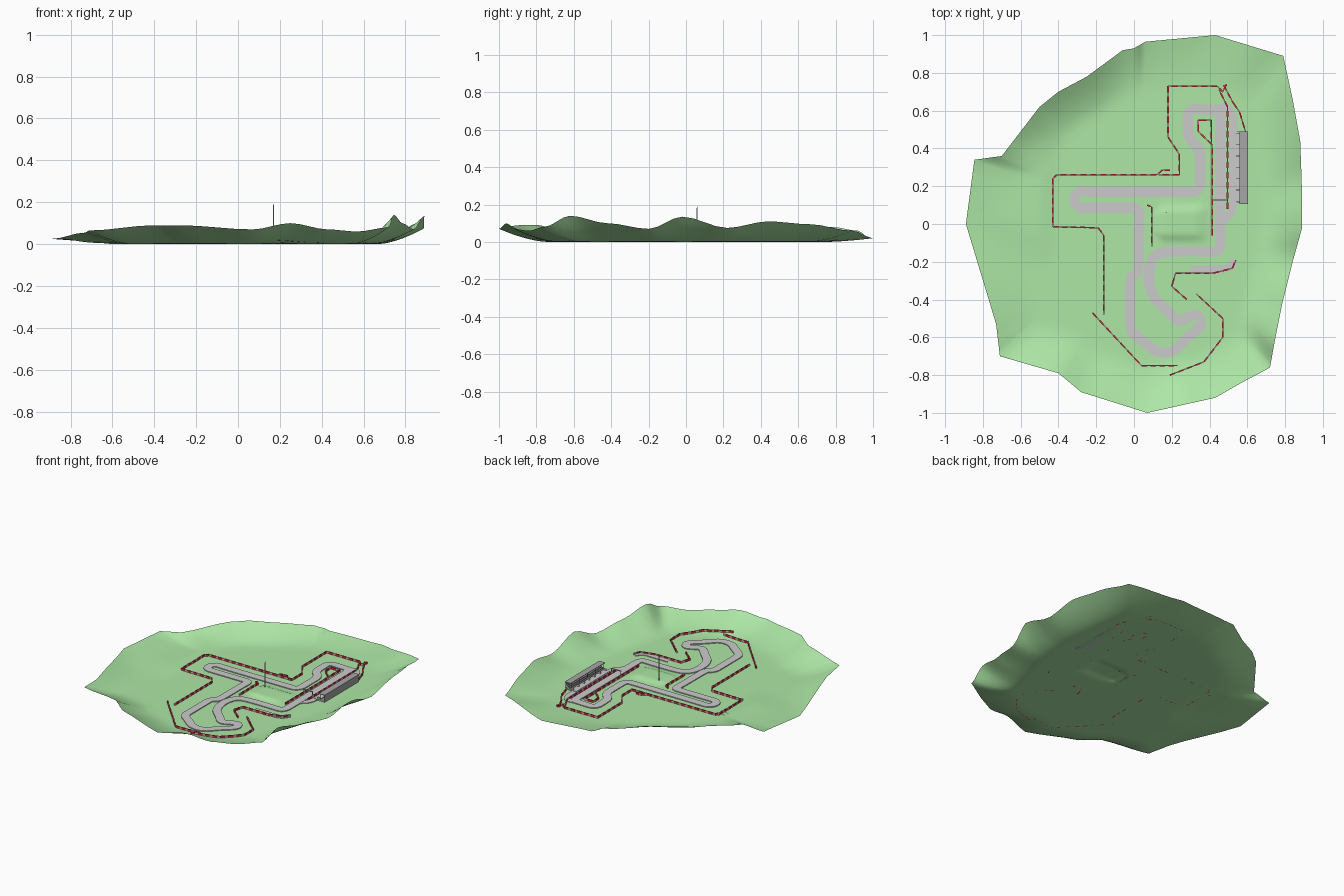
import bpy, bmesh, math
from mathutils import Vector
from mathutils.bvhtree import BVHTree

if "Cube" in bpy.data.objects:
    bpy.data.objects.remove(bpy.data.objects["Cube"])


def material(name, rgb):
    m = bpy.data.materials.new(name)
    m.diffuse_color = (*rgb, 1)
    m.use_nodes = True
    m.node_tree.nodes["Principled BSDF"].inputs["Base Color"].default_value = m.diffuse_color
    return m


GREEN = material("grass", (0.42, 0.80, 0.38))
ASPHALT = material("asphalt", (0.68, 0.67, 0.68))
RED = material("red", (0.8, 0.02, 0.05))
DARK = material("dark_grey", (0.38, 0.38, 0.38))


def make(name, bm, mat=None, recalc=True):
    if recalc:
        bmesh.ops.recalc_face_normals(bm, faces=bm.faces)
    me = bpy.data.meshes.new(name)
    bm.to_mesh(me)
    bm.free()
    ob = bpy.data.objects.new(name, me)
    bpy.context.collection.objects.link(ob)
    if mat:
        me.materials.append(mat)
    return ob


def box(bm, x0, x1, y0, y1, z0, z1):
    v = [bm.verts.new((x, y, z)) for z in (z0, z1)
         for x, y in ((x0, y0), (x1, y0), (x1, y1), (x0, y1))]
    for f in ((3, 2, 1, 0), (4, 5, 6, 7), (0, 1, 5, 4), (1, 2, 6, 5), (2, 3, 7, 6), (3, 0, 4, 7)):
        bm.faces.new([v[i] for i in f])


def smooth(a, b, x):
    t = min(1, max(0, (x - a) / (b - a)))
    return t * t * (3 - 2 * t)


# Terrain: rim outline with heights, shrunk in rings to a flat middle
RIM = [(.07, -1, .07), (.25, -.96, .10), (.43, -.92, .07), (.57, -.84, .06), (.72, -.76, .08),
       (.745, -.62, .14), (.785, -.42, .10), (.84, -.2, .07), (.89, -.02, .135), (.888, .22, .075),
       (.88, .44, .11), (.84, .66, .095), (.79, .89, .06), (.43, 1, .02), (.06, .965, .03),
       (0, .93, .055), (-.06, .92, .06), (-.25, .78, .08), (-.4, .7, .085), (-.5, .62, .08),
       (-.7, .36, .05), (-.845, .34, .03), (-.89, 0, .025), (-.73, -.53, .055),
       (-.71, -.7, .065), (-.4, -.79, .09), (-.28, -.89, .09)]
CX, CY, SUB, RINGS = .05, 0, 4, 26


def relief(x, y):
    infield = smooth(.10, .15, x) * smooth(.39, .34, x) * smooth(-.10, -.05, y) * smooth(.11, .06, y)
    shelf = smooth(-.43, -.48, x) * smooth(-.12, -.07, y) * smooth(.46, .34, y)
    return .014 * infield + .012 * shelf


edge = []
for i, p in enumerate(RIM):
    q = RIM[(i + 1) % len(RIM)]
    for k in range(SUB):
        t = k / SUB
        e = t * t * (3 - 2 * t)
        edge.append((p[0] + (q[0] - p[0]) * t, p[1] + (q[1] - p[1]) * t, p[2] + (q[2] - p[2]) * e))
bm = bmesh.new()
centre = bm.verts.new((CX, CY, relief(CX, CY)))
prev = None
for r in range(1, RINGS + 1):
    s = r / RINGS
    ring = []
    for ex, ey, ez in edge:
        x, y = CX + (ex - CX) * s, CY + (ey - CY) * s
        rise = max(0, (s - .74) / .26) ** 1.6
        ring.append(bm.verts.new((x, y, ez * rise + relief(x, y) * (1 - rise))))
    n = len(ring)
    for i in range(n):
        j = (i + 1) % n
        bm.faces.new((centre, ring[i], ring[j]) if prev is None else (prev[i], ring[i], ring[j], prev[j]))
    prev = ring
bm.normal_update()
TREE = BVHTree.FromBMesh(bm)
terrain = make("terrain", bm, GREEN, recalc=False)
terrain.data.shade_smooth()


def ground(x, y):
    hit = TREE.ray_cast(Vector((x, y, 1)), Vector((0, 0, -1)))[0]
    return hit.z if hit else 0


# Roads: corner-cut paths swept as thin slabs following the ground
def chaikin(pts, closed, times=2):
    for _ in range(times):
        out = [] if closed else [pts[0]]
        for i in range(len(pts) if closed else len(pts) - 1):
            a, b = pts[i], pts[(i + 1) % len(pts)]
            for t in (.25, .75):
                out.append((a[0] + (b[0] - a[0]) * t, a[1] + (b[1] - a[1]) * t))
        pts = out if closed else out + [pts[-1]]
    return pts


def road(name, pts, width, top, closed=False):
    pts = [Vector(p) for p in chaikin(pts, closed)]
    n = len(pts)
    bm = bmesh.new()
    rows = []
    for i, p in enumerate(pts):
        a = pts[(i - 1) % n] if closed or i else p
        b = pts[(i + 1) % n] if closed or i < n - 1 else p
        d = (b - a).normalized()
        side = Vector((-d.y, d.x)) * width / 2
        z = ground(p.x, p.y)
        rows.append([bm.verts.new((p.x + k * side.x, p.y + k * side.y, z + h))
                     for k, h in ((1, 0), (1, top), (-1, top), (-1, 0))])
    for i in range(n if closed else n - 1):
        a, b = rows[i], rows[(i + 1) % n]
        for k in range(3):
            bm.faces.new((a[k], a[k + 1], b[k + 1], b[k]))
    make(name, bm, ASPHALT)


road("race_track", [
    (.457, -.05), (.457, .2), (.457, .5), (.457, .605), (.38, .605), (.285, .61), (.285, .52),
    (.29, .45), (.35, .40), (.35, .28), (.35, .17), (.26, .17), (-.2, .17), (-.315, .175),
    (-.315, .085), (-.2, .085), (-.04, .085), (.03, .085), (.025, 0), (.025, -.2), (.02, -.26),
    (-.02, -.28), (-.02, -.36), (-.02, -.5), (-.02, -.57), (.06, -.63), (.12, -.68), (.21, -.68),
    (.28, -.60), (.37, -.53), (.33, -.47), (.28, -.50), (.23, -.52), (.17, -.45), (.10, -.39),
    (.07, -.28), (.10, -.16), (.2, -.145), (.38, -.145), (.457, -.15)], .055, .006, True)
road("pit_lane", [(.43, .61), (.50, .62), (.53, .56), (.525, .48), (.525, .2), (.525, .06), (.47, .02),
                  (.46, -.03)], .04, .005)
road("escape_road", [(.30, -.24), (.40, -.24), (.50, -.24), (.535, -.19)], .04, .005)

# Barriers: alternating red and pale blocks along each line
BARRIERS = [
    [(.49, .74), (.47, .70), (.44, .73), (.18, .73), (.18, .46), (.24, .37), (.24, .26), (.13, .26)],
    [(.19, .285), (.15, .285), (.12, .26), (-.41, .26), (-.43, .24), (-.43, -.015), (-.19, -.02),
     (-.16, -.06), (-.16, -.48)],
    [(-.22, -.47), (.04, -.75), (.23, -.75)],
    [(.19, -.80), (.37, -.73), (.47, -.60), (.47, -.50), (.33, -.37)],
    [(.28, -.40), (.20, -.33), (.22, -.26), (.42, -.26), (.52, -.235), (.54, -.19)],
    [(.07, .10), (.095, .09), (.095, -.12)],
    [(.413, -.06), (.413, .42), (.34, .49), (.34, .55), (.41, .55), (.41, .43)],
    [(.495, .08), (.495, .62), (.45, .71)],
    [(.475, .735), (.52, .65), (.56, .59), (.59, .49)]]
red_bm, pale_bm = bmesh.new(), bmesh.new()


def block(bm, a, b, width=.008, height=.014):
    d = (b - a).normalized()
    s = Vector((-d.y, d.x)) * width / 2
    low = [a + s, a - s, b - s, b + s]
    za, zb = ground(*a), ground(*b)
    zs = (za, za, zb, zb)
    v = [bm.verts.new((p.x, p.y, z + h)) for h in (0, height) for p, z in zip(low, zs)]
    for f in ((3, 2, 1, 0), (4, 5, 6, 7), (0, 1, 5, 4), (1, 2, 6, 5), (2, 3, 7, 6), (3, 0, 4, 7)):
        bm.faces.new([v[i] for i in f])


for line in BARRIERS:
    for p, q in zip(line, line[1:]):
        p, q = Vector(p), Vector(q)
        n = max(1, round((q - p).length / .052))
        for i in range(n):
            a, b = p.lerp(q, i / n), p.lerp(q, (i + 1) / n)
            m = a.lerp(b, .62)
            block(red_bm, a, m)
            block(pale_bm, m, b, .006)
make("barrier_red_blocks", red_bm, RED)
make("barrier_pale_blocks", pale_bm, ASPHALT)

# Pit apron with garage dividers
bm = bmesh.new()
box(bm, .515, .56, .11, .49, 0, .008)
for i in range(7):
    y = .12 + i * .06
    box(bm, .54, .56, y - .002, y + .002, .008, .02)
make("pit_apron", bm, ASPHALT)

# Grandstand: steps, back wall, roof and posts
bm = bmesh.new()
for i in range(4):
    box(bm, .56 + i * .009, .569 + i * .009, .11, .485, 0, .012 + i * .007)
box(bm, .596, .600, .11, .485, 0, .05)
box(bm, .558, .604, .105, .49, .05, .054)
for i in range(5):
    y = .115 + i * .091
    box(bm, .560, .563, y - .0015, y + .0015, .012, .05)
make("grandstand", bm, DARK)

# Start gantry and infield mast
bm = bmesh.new()
for x in (.42, .492):
    box(bm, x - .002, x + .002, .126, .130, 0, .04)
box(bm, .418, .494, .125, .131, .036, .042)
make("start_gantry", bm)
bm = bmesh.new()
bmesh.ops.create_cone(bm, cap_ends=True, segments=8, radius1=.003, radius2=.0025, depth=.18)
bmesh.ops.translate(bm, verts=bm.verts, vec=(.17, .06, .10))
make("mast", bm)
